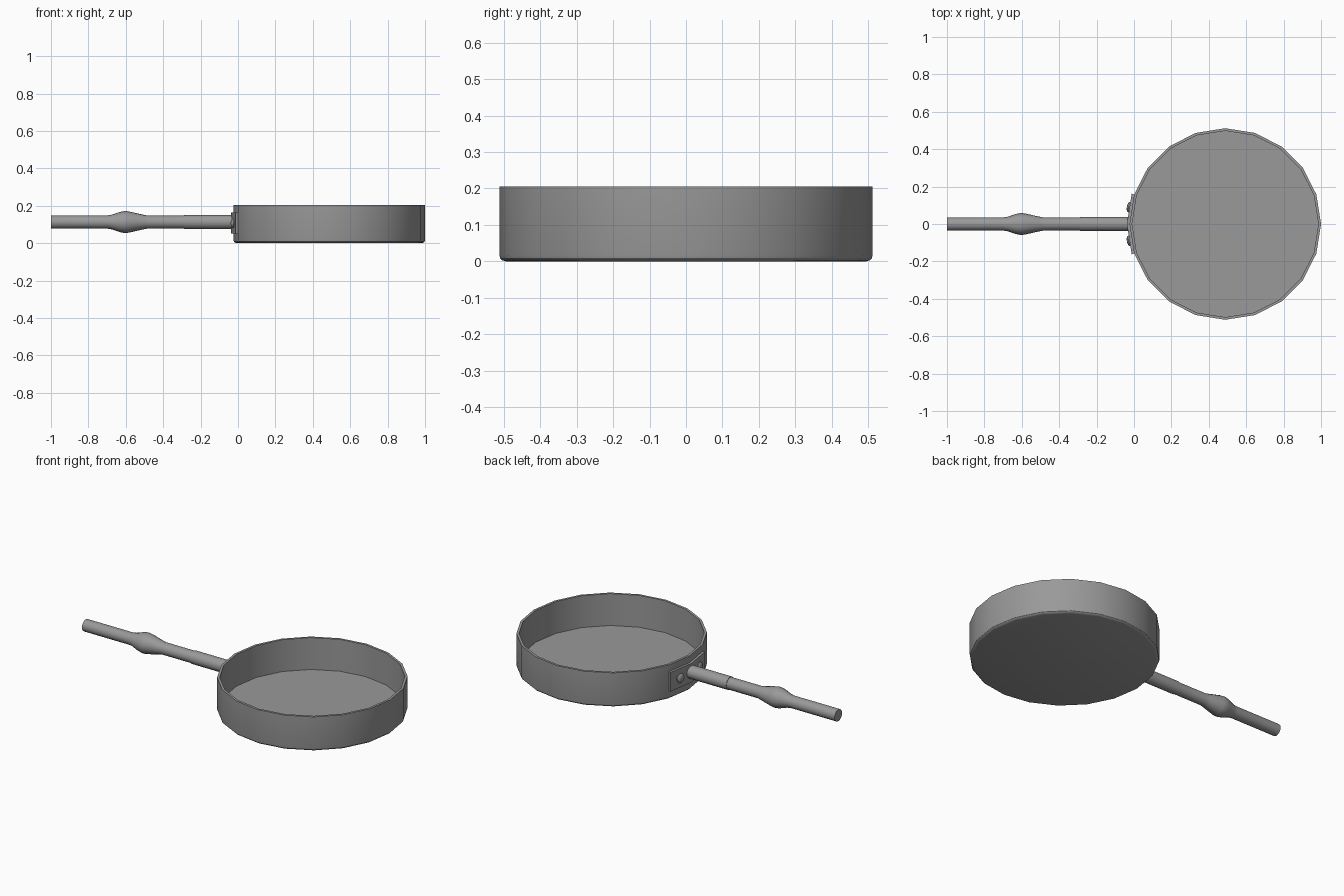
import bpy, math
from mathutils import Matrix, Vector

cube = bpy.data.objects.get("Cube")
if cube:
    bpy.data.objects.remove(cube)

PAN_X, PAN_R, SIDES = 0.488, 0.512, 20
HANDLE_Z = 0.113

metal = bpy.data.materials.new("grey metal")
metal.use_nodes = True
GREY = (0.32, 0.32, 0.32, 1)
metal.diffuse_color = GREY
metal.node_tree.nodes["Principled BSDF"].inputs["Base Color"].default_value = GREY


def add_mesh(name, verts, faces, matrix=Matrix()):
    mesh = bpy.data.meshes.new(name)
    mesh.from_pydata(verts, [], faces)
    mesh.transform(matrix)
    mesh.materials.append(metal)
    obj = bpy.data.objects.new(name, mesh)
    bpy.context.collection.objects.link(obj)
    bpy.ops.object.select_all(action="DESELECT")
    obj.select_set(True)
    bpy.context.view_layer.objects.active = obj
    bpy.ops.object.shade_smooth_by_angle(angle=math.radians(32))
    return obj


def lathe(name, profile, sides, matrix):
    """Turn (radius, height) points about z and cap both ends."""
    verts = [(r * math.cos(math.tau * i / sides), r * math.sin(math.tau * i / sides), h)
             for r, h in profile for i in range(sides)]
    faces = []
    for k in range(len(profile) - 1):
        for i in range(sides):
            a, b = k * sides + i, k * sides + (i + 1) % sides
            faces.append((a, b, b + sides, a + sides))
    faces.append(tuple(reversed(range(sides))))
    faces.append(tuple(range(len(verts) - sides, len(verts))))
    return add_mesh(name, verts, faces, matrix)


# Pan: rounded base, straight wall, thin rim and flat inside floor
lathe("pan_body",
      [(PAN_R - 0.018, 0), (PAN_R - 0.008, 0.003), (PAN_R - 0.002, 0.009), (PAN_R, 0.018),
       (PAN_R, 0.205), (PAN_R - 0.014, 0.205), (PAN_R - 0.014, 0.016)],
      SIDES, Matrix.Translation((PAN_X, 0, 0)))

# Handle: slim rod with a swollen grip, and a slightly wider sleeve at the pan
along_x = Matrix.Translation((0, 0, HANDLE_Z)) @ Matrix.Rotation(math.pi / 2, 4, "Y")
lathe("handle",
      [(0.035, -1), (0.035, -0.70), (0.039, -0.675), (0.054, -0.63), (0.059, -0.605),
       (0.057, -0.585), (0.04, -0.51), (0.035, -0.485), (0.035, -0.28)], 16, along_x)
lathe("handle_sleeve", [(0.038, -0.29), (0.038, -0.02)], 16, along_x)

# Mounting plate: curved band that follows the pan wall
step = math.tau / SIDES
verts = []
for angle in (math.pi - step, math.pi, math.pi + step):
    for radius in (PAN_R - 0.004, PAN_R + 0.014):
        for z in (0.052, 0.165):
            verts.append((PAN_X + radius * math.cos(angle), radius * math.sin(angle), z))
faces = [(0, 1, 3, 2), (8, 10, 11, 9)]
for k in (0, 4):
    for a, b in ((0, 1), (1, 3), (3, 2), (2, 0)):
        faces.append((k + b, k + a, k + a + 4, k + b + 4))
add_mesh("mounting_plate", verts, faces)

# Rivets: low domes on each side of the handle
for side, label in ((1, "left"), (-1, "right")):
    angle = math.pi - side * step * 0.55
    out = Vector((math.cos(angle), math.sin(angle), 0))
    normal = Vector((math.cos(math.pi - side * step / 2), math.sin(math.pi - side * step / 2), 0))
    place = Matrix.Translation(Vector((PAN_X, 0, HANDLE_Z - 0.005)) + out * (PAN_R + 0.004))
    lathe("rivet_" + label, [(0.027, 0), (0.027, 0.009), (0.021, 0.015), (0.009, 0.018)], 12,
          place @ normal.to_track_quat("Z", "Y").to_matrix().to_4x4())
